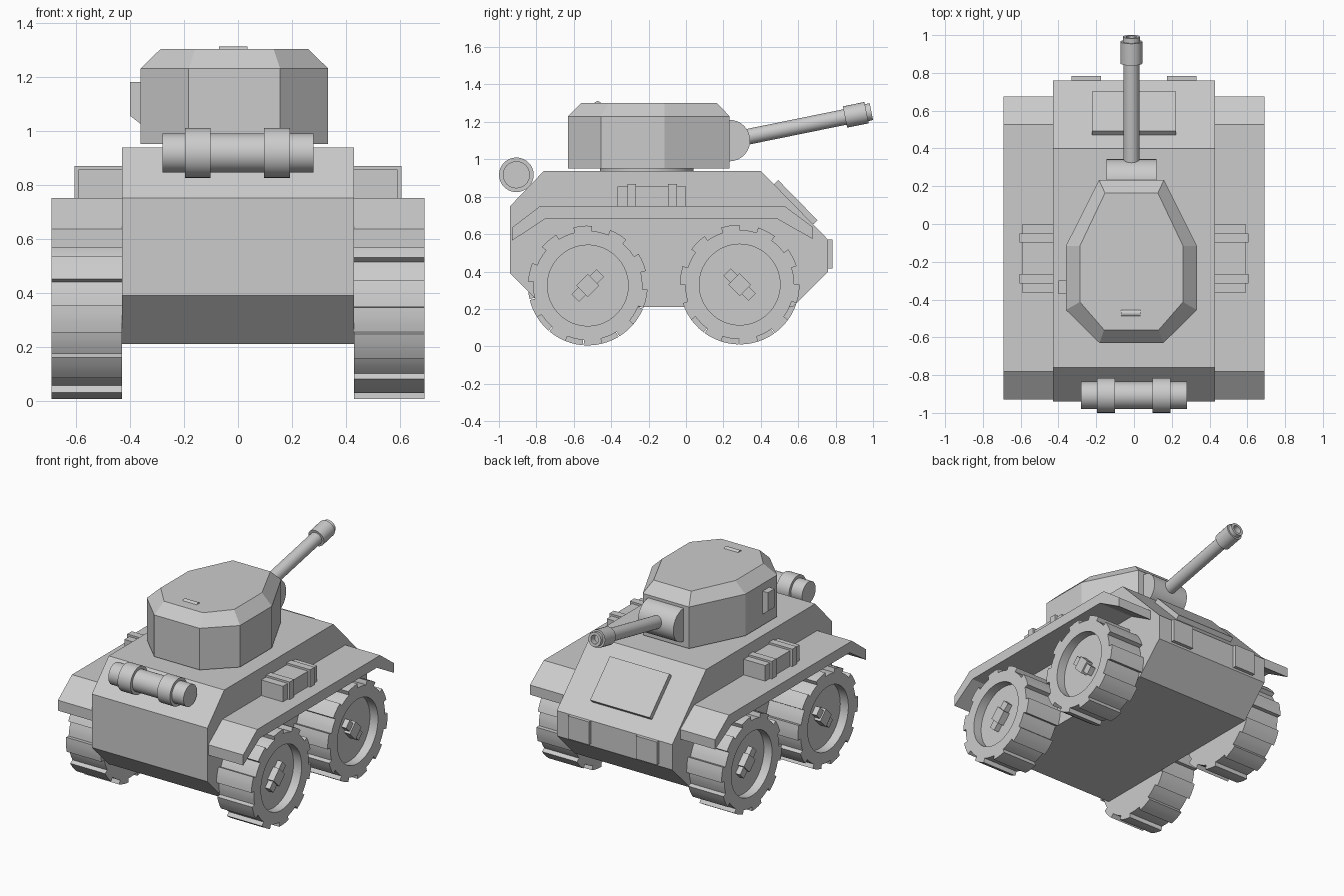
import bpy, bmesh, math
from mathutils import Vector, Matrix

if "Cube" in bpy.data.objects:
    bpy.data.objects.remove(bpy.data.objects["Cube"])

grey = bpy.data.materials.new("plain grey")
grey.diffuse_color = (0.6, 0.6, 0.6, 1)
grey.use_nodes = True
grey.node_tree.nodes["Principled BSDF"].inputs["Base Color"].default_value = grey.diffuse_color
CX = -0.0135  # turret centre line


def finish(name, bm, smooth=False):
    bmesh.ops.recalc_face_normals(bm, faces=bm.faces)
    me = bpy.data.meshes.new(name)
    bm.to_mesh(me)
    bm.free()
    me.materials.append(grey)
    ob = bpy.data.objects.new(name, me)
    bpy.context.collection.objects.link(ob)
    if smooth:
        bpy.ops.object.select_all(action='DESELECT')
        ob.select_set(True)
        bpy.context.view_layer.objects.active = ob
        bpy.ops.object.shade_smooth_by_angle(angle=math.radians(25))
    return ob


def prism(name, x0, x1, pts):
    """Extrude a (y, z) outline along x."""
    bm = bmesh.new()
    face = bm.faces.new([bm.verts.new((x0, y, z)) for y, z in pts])
    new = bmesh.ops.extrude_face_region(bm, geom=[face])["geom"]
    bmesh.ops.translate(bm, vec=(x1 - x0, 0, 0),
                        verts=[v for v in new if isinstance(v, bmesh.types.BMVert)])
    return finish(name, bm)


def box(name, x, y, z, tilt=0.0, pivot=None):
    bm = bmesh.new()
    bmesh.ops.create_cube(bm, size=1)
    bmesh.ops.scale(bm, vec=(x[1] - x[0], y[1] - y[0], z[1] - z[0]), verts=bm.verts)
    bmesh.ops.translate(bm, vec=(sum(x) / 2, sum(y) / 2, sum(z) / 2), verts=bm.verts)
    if tilt:
        bmesh.ops.rotate(bm, cent=pivot, matrix=Matrix.Rotation(tilt, 3, 'X'), verts=bm.verts)
    return finish(name, bm)


def lathe(name, origin, axis, profile, n=32):
    """Revolve (distance, radius) pairs around an axis; radius 0 closes the end."""
    bm = bmesh.new()
    rot = Vector((0, 0, 1)).rotation_difference(Vector(axis)).to_matrix()
    rings = []
    for d, r in profile:
        rings.append([bm.verts.new(Vector(origin) + rot @ Vector(
            (r * math.cos(2 * math.pi * i / n), r * math.sin(2 * math.pi * i / n), d)))
            for i in range(n)])
    for a, b in zip(rings, rings[1:]):
        for i in range(n):
            j = (i + 1) % n
            bm.faces.new((a[i], a[j], b[j], b[i]))
    bm.faces.new(rings[0])
    bm.faces.new(rings[-1])
    return finish(name, bm, True)


def cylinder(name, origin, axis, length, r, n=32):
    return lathe(name, origin, axis, [(0, r), (length, r)], n)


def wheel(name, side, cy, cz, phase, bolt_angle):
    """Lugged tyre with a recessed rim and a crossed hub bolt."""
    bm = bmesh.new()
    outer, rim = [], []
    for k in range(10):
        for a, r in ((-9, .32), (-3, .32), (3, .32), (9, .32),
                     (9, .292), (15, .292), (21, .292), (27, .292)):
            t = math.radians(phase + 36 * k + a)
            outer.append((r * math.cos(t), r * math.sin(t)))
            rim.append((.216 * math.cos(t), .216 * math.sin(t)))
    n = len(outer)
    # inner face, tread, side wall, rim recess
    rings = [[bm.verts.new((side * x, cy + y, cz + z)) for y, z in loop]
             for x, loop in ((.43, outer), (.69, outer), (.69, rim), (.63, rim))]
    for a, b in zip(rings, rings[1:]):
        for i in range(n):
            j = (i + 1) % n
            bm.faces.new((a[i], a[j], b[j], b[i]))
    bm.faces.new(rings[0])
    bm.faces.new(rings[3])
    bmesh.ops.remove_doubles(bm, verts=bm.verts, dist=1e-5)
    finish(name, bm, True)
    xs = sorted((side * .62, side * .665))
    tilt = math.radians(bolt_angle)
    for part, hl, hw in (("hub_bar", .095, .028), ("hub_block", .043, .043)):
        box(name + "_" + part, xs, (cy - hl, cy + hl), (cz - hw, cz + hw), tilt, (0, cy, cz))
        xs = sorted((side * .62, side * .675))


# Hull
prism("hull", -.43, .43, [(-.94, .75), (-.76, .938), (.40, .938), (.76, .57),
                          (.76, .40), (.57, .21), (-.76, .21), (-.94, .39)])

# Parts on both sides
for s, label in ((-1, "left"), (1, "right")):
    prism(label + "_fender", s * .43, s * .69,
          [(-.93, .635), (-.78, .75), (.527, .75), (.675, .64),
           (.675, .575), (.49, .68), (-.755, .68), (-.93, .565)])
    box(label + "_storage_box", sorted((s * .42, s * .59)), (-.365, 0), (.74, .855))
    for y in (-.29, -.073):
        box(label + "_box_strap", sorted((s * .42, s * .605)), (y - .024, y + .024), (.74, .868))
    x = .253 * s
    box(label + "_rear_block", (x - .078, x + .078), (.74, .783), (.415, .57))
    wheel(label + "_wheel_a", s, -.525, .325, 239 if s > 0 else 256, 45)
    wheel(label + "_wheel_b", s, .287, .33, 171 if s > 0 else 188, -45)

# Sloped access plate
slope = math.atan2(-.368, .36)
box("access_plate", (-.222, .222), (.50, .80), (.92, .97), slope, (0, .40, .938))

# Fuel drum with straps
cylinder("drum", (-.28, -.907, .917), (1, 0, 0), .56, .0725)
for x in (-.197, .097):
    cylinder("drum_strap", (x, -.907, .917), (1, 0, 0), .096, .0925)

# Turret: chamfered eight-sided shell
bm = bmesh.new()
lower = [(.172, .233), (.347, -.116), (.347, -.455), (.169, -.63)]
upper = [(.14, .164), (.273, -.116), (.273, -.413), (.145, -.56)]
rings = []
for half, z in ((lower, .95), (lower, 1.23), (upper, 1.302)):
    loop = half + [(-x, y) for x, y in reversed(half)]
    rings.append([bm.verts.new((CX + x, y, z)) for x, y in loop])
for a, b in zip(rings, rings[1:]):
    for i in range(8):
        j = (i + 1) % 8
        bm.faces.new((a[i], a[j], b[j], b[i]))
bm.faces.new(rings[0])
bm.faces.new(rings[2])
finish("turret", bm)
cylinder("turret_ring", (CX, -.21, .92), (0, 0, 1), .06, .25)
cylinder("periscope", (-.07, -.472, 1.291), (1, 0, 0), .105, .02, 16)

# Side hatch with a slanted lower edge
hatch = prism("turret_side_hatch", -.40, -.355, [(-.37, 1.02), (-.30, 1.02), (-.30, 1.18), (-.37, 1.18)])
for v in hatch.data.vertices:
    if v.co.x < -.39 and v.co.z < 1.1:
        v.co.z = 1.055

# Gun
cylinder("mantlet", (CX - .132, .232, 1.10), (1, 0, 0), .264, .111)
tilt = math.radians(11.5)
aim = (0, math.cos(tilt), math.sin(tilt))
cylinder("barrel", (CX, .25, 1.104), aim, .64, .042, 24)
start = (CX, .85, 1.226)
lathe("muzzle", start, aim, [(0, .058), (.118, .058), (.118, .046), (.144, .046),
                             (.144, .028), (.10, .028)], 24)
